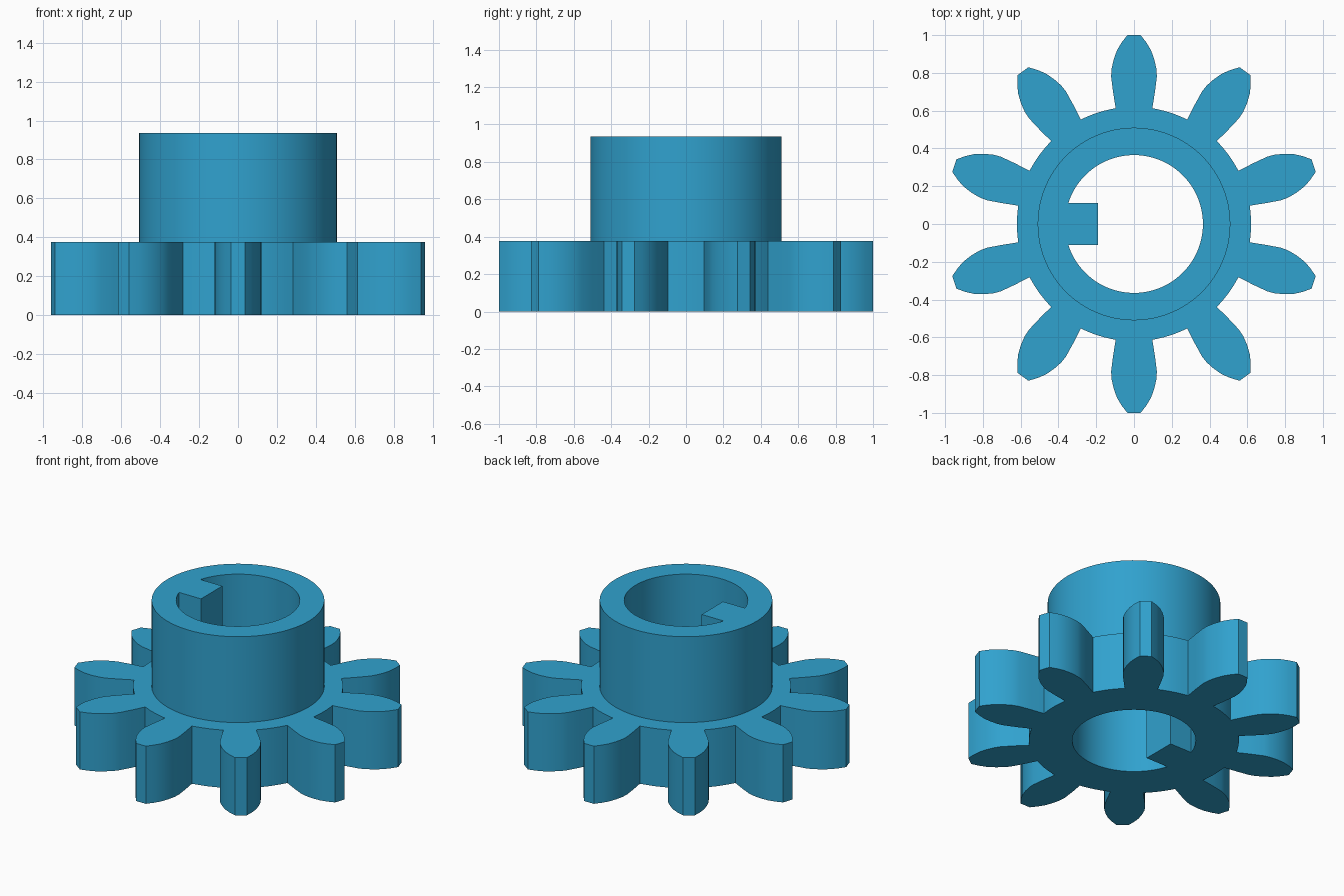
import bpy, bmesh, math
from mathutils import Vector

if "Cube" in bpy.data.objects:
    bpy.data.objects.remove(bpy.data.objects["Cube"])

TEETH = 10
ROOT_R, HUB_R, BORE_R = 0.62, 0.51, 0.365
GEAR_Z, HUB_Z = 0.376, 0.936
KEY_X, KEY_HALF = -0.19, 0.11


def arc(radius, start, end, steps):
    """Points on an arc, both ends included."""
    return [(radius * math.cos(start + (end - start) * i / steps),
             radius * math.sin(start + (end - start) * i / steps))
            for i in range(steps + 1)]


def gear_outline():
    # half tooth profile: (half width, distance from centre)
    half = [(0.097, 0.613), (0.111, 0.70), (0.121, 0.78), (0.119, 0.82),
            (0.108, 0.87), (0.090, 0.92), (0.066, 0.96), (0.035, 1.0)]
    tooth = half + [(-w, d) for w, d in reversed(half)]
    root_angle = math.atan2(*half[0])
    step = 2 * math.pi / TEETH
    pts = []
    for i in range(TEETH):
        a = math.pi / 2 + i * step
        c, s = math.cos(a), math.sin(a)
        pts += [(d * c + w * s, d * s - w * c) for w, d in tooth]
        # rounded root between teeth
        pts += arc(ROOT_R, a + root_angle, a + step - root_angle, 6)[1:-1]
    return pts


def bore_outline():
    # round bore interrupted by a square key
    a = math.asin(KEY_HALF / BORE_R)
    return (arc(BORE_R, -math.pi + a, math.pi - a, 72)
            + [(KEY_X, KEY_HALF), (KEY_X, -KEY_HALF)])


bm = bmesh.new()


def ring(pts, z):
    verts = [bm.verts.new(Vector((x, y, z))) for x, y in pts]
    for a, b in zip(verts, verts[1:] + verts[:1]):
        bm.edges.new((a, b))
    return verts


def wall(low, high):
    n = len(low)
    for i in range(n):
        j = (i + 1) % n
        bm.faces.new((low[i], low[j], high[j], high[i]))


def cap(outer, inner):
    edges = [bm.edges.get((a, b)) for loop in (outer, inner)
             for a, b in zip(loop, loop[1:] + loop[:1])]
    bmesh.ops.triangle_fill(bm, use_beauty=True, use_dissolve=False, edges=edges)


gear, bore = gear_outline(), bore_outline()
hub = arc(HUB_R, 0, 2 * math.pi, 96)[:-1]

gear_low, gear_high = ring(gear, 0), ring(gear, GEAR_Z)
hub_low, hub_high = ring(hub, GEAR_Z), ring(hub, HUB_Z)
bore_low, bore_high = ring(bore, 0), ring(bore, HUB_Z)

# flat ends and shoulder
cap(gear_low, bore_low)
cap(gear_high, hub_low)
cap(hub_high, bore_high)
# teeth, hub and bore walls
wall(gear_low, gear_high)
wall(hub_low, hub_high)
wall(bore_low, bore_high)
bmesh.ops.recalc_face_normals(bm, faces=bm.faces[:])

mesh = bpy.data.meshes.new("keyed_gear")
bm.to_mesh(mesh)
bm.free()

blue = bpy.data.materials.new("blue")
blue.diffuse_color = (0.03, 0.36, 0.62, 1)
blue.use_nodes = True
blue.node_tree.nodes["Principled BSDF"].inputs["Base Color"].default_value = blue.diffuse_color
mesh.materials.append(blue)

obj = bpy.data.objects.new("keyed_gear", mesh)
bpy.context.collection.objects.link(obj)
bpy.context.view_layer.objects.active = obj
obj.select_set(True)
bpy.ops.object.shade_smooth_by_angle(angle=math.radians(25))
